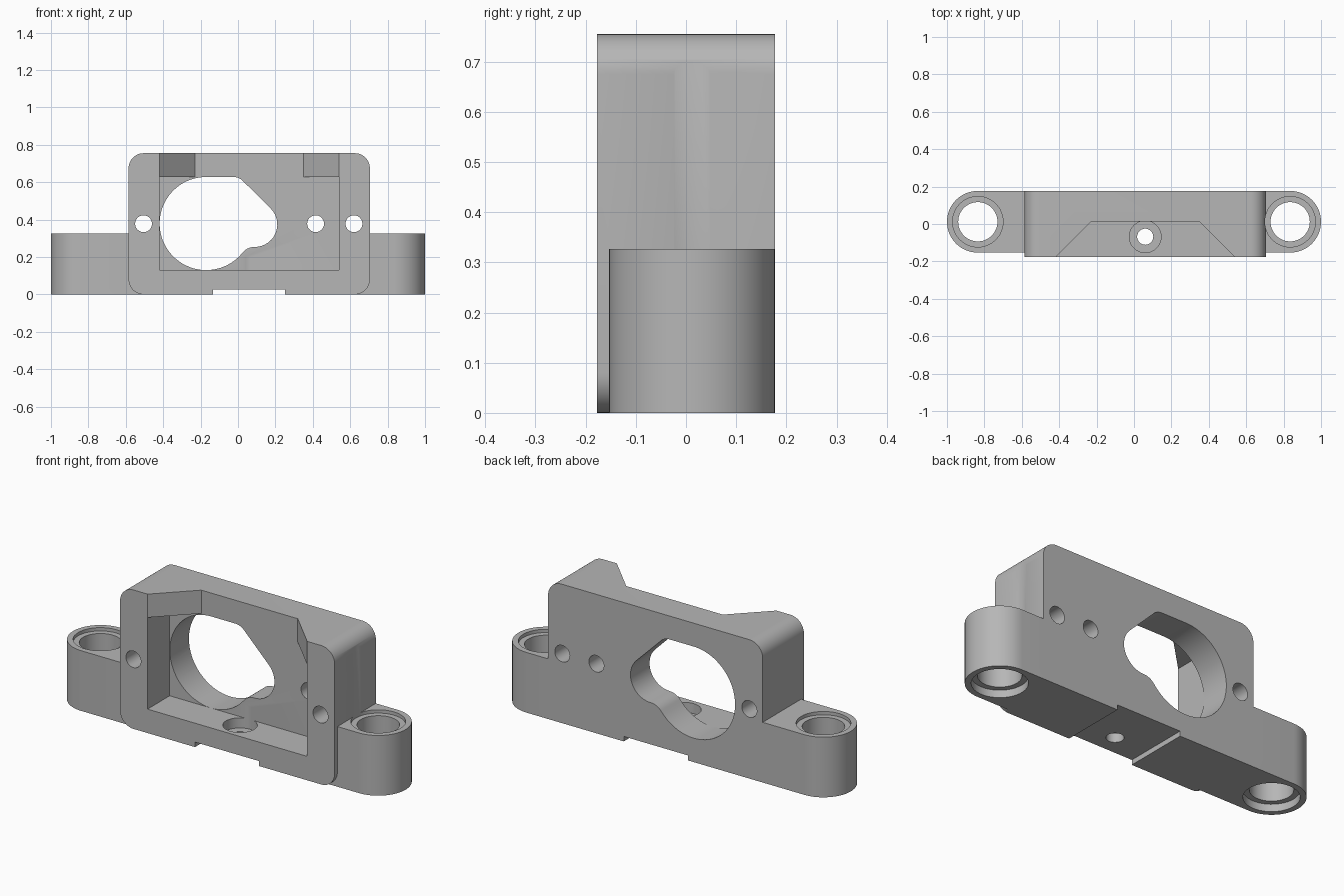
import bpy
import bmesh
from math import cos, sin, radians

if "Cube" in bpy.data.objects:
    bpy.data.objects.remove(bpy.data.objects["Cube"], do_unlink=True)

grey = bpy.data.materials.new("plain grey")
grey.use_nodes = True
grey.diffuse_color = (0.47, 0.47, 0.47, 1)
grey.node_tree.nodes["Principled BSDF"].inputs["Base Color"].default_value = (0.47, 0.47, 0.47, 1)


def arc(cx, cy, r, start, end, n=12):
    steps = [radians(start + (end - start) * i / n) for i in range(n + 1)]
    return [(cx + r * cos(a), cy + r * sin(a)) for a in steps]


def circle(cx, cy, r):
    return arc(cx, cy, r, 0, 360, 48)[:-1]


def rect(x0, x1, y0, y1):
    return [(x0, y0), (x1, y0), (x1, y1), (x0, y1)]


def prism(name, profile, lo, hi, axis):
    """Extrude a profile along z (drawn in x, y) or along y (drawn in x, z)."""
    bm = bmesh.new()
    place = (lambda a, b, h: (a, b, h)) if axis == "z" else (lambda a, b, h: (a, h, b))
    ends = [[bm.verts.new(place(a, b, h)) for a, b in profile] for h in (lo, hi)]
    for ring in ends:
        bm.faces.new(ring)
    for i in range(len(profile)):
        j = (i + 1) % len(profile)
        bm.faces.new((ends[0][i], ends[0][j], ends[1][j], ends[1][i]))
    bmesh.ops.recalc_face_normals(bm, faces=bm.faces)
    mesh = bpy.data.meshes.new(name)
    bm.to_mesh(mesh)
    bm.free()
    mesh.materials.append(grey)
    obj = bpy.data.objects.new(name, mesh)
    bpy.context.collection.objects.link(obj)
    return obj


def combine(target, tool, operation):
    mod = target.modifiers.new(operation, "BOOLEAN")
    mod.object, mod.operation, mod.solver = tool, operation, "EXACT"
    bpy.ops.object.select_all(action="DESELECT")
    bpy.context.view_layer.objects.active = target
    target.select_set(True)
    bpy.ops.object.modifier_apply(modifier=mod.name)
    bpy.data.objects.remove(tool, do_unlink=True)


def cut(profile, lo, hi, axis):
    combine(body, prism("cutter", profile, lo, hi, axis), "DIFFERENCE")


# Upright block with rounded corners
left, right, top, r = -0.585, 0.705, 0.755, 0.08
outline = (arc(right - r, r, r, -90, 0) + arc(right - r, top - r, r, 0, 90)
           + arc(left + r, top - r, r, 90, 180) + arc(left + r, r, r, 180, 270))
body = prism("bracket_body", outline, -0.177, 0.177, "y")

# Round-ended base with the two mounting lugs
lug_x, lug_y, lug_r, lug_top = 0.835, 0.012, 0.165, 0.327
slot = arc(lug_x, lug_y, lug_r, -90, 90, 32) + arc(-lug_x, lug_y, lug_r, 90, 270, 32)
combine(body, prism("base", slot, 0, lug_top, "z"), "UNION")

# Front pocket and its flared opening through the top
back = 0.013
cut(rect(-0.42, 0.54, 0.13, 0.628), -0.3, back, "y")
cut([(-0.543, -0.3), (0.663, -0.3), (0.35, back), (-0.23, back)], 0.6, 0.9, "z")

# Large opening: circle blended into a side lobe
opening = (arc(-0.17, 0.379, 0.249, 90, 321.3, 48) + arc(0.088, 0.173, 0.081, 141.3, 90)[1:]
           + arc(0.09, 0.374, 0.12, -90, 45, 20)[1:] + arc(-0.024, 0.558, 0.07, 45, 90))
cut(opening, -0.1, 0.3, "y")

# Screw holes through the block
for x in (-0.505, 0.415, 0.62):
    cut(circle(x, 0.378, 0.045), -0.3, 0.3, "y")

# Bored lugs, with a recess at each end
for x in (-lug_x, lug_x):
    cut(circle(x, lug_y, 0.105), -0.1, 0.5, "z")
    cut(circle(x, lug_y, 0.135), -0.1, 0.04, "z")
    cut(circle(x, lug_y, 0.135), lug_top - 0.018, 0.9, "z")

# Bottom notch and the counterbored floor hole
cut(rect(-0.135, 0.25, -0.3, 0.3), -0.1, 0.027, "z")
cut(circle(0.06, -0.068, 0.043), -0.1, 0.2, "z")
cut(circle(0.06, -0.068, 0.085), 0.075, 0.2, "z")

bpy.ops.object.select_all(action="DESELECT")
body.select_set(True)
bpy.context.view_layer.objects.active = body
bpy.ops.object.shade_smooth_by_angle(angle=radians(30))
